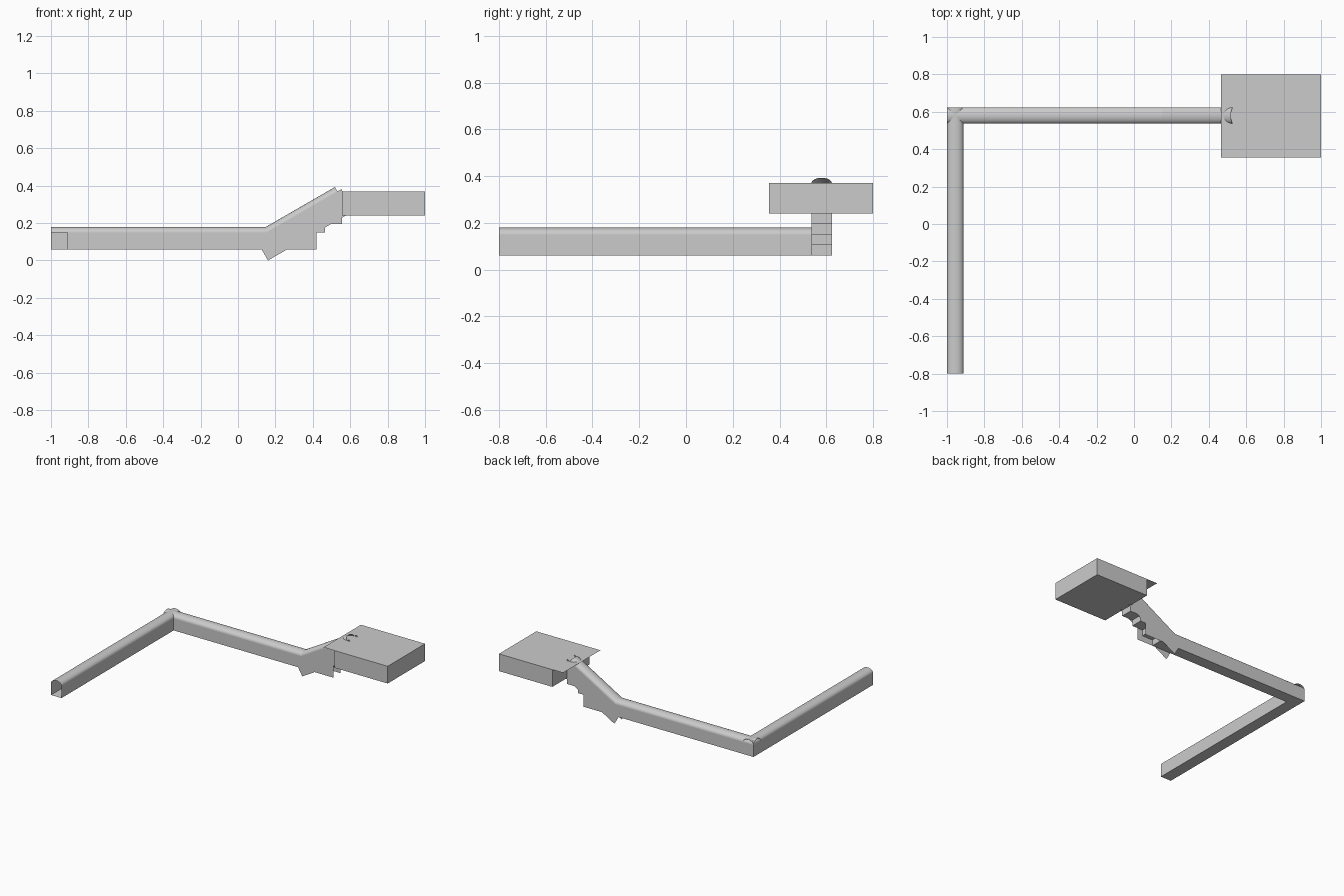
import bpy
import math
from mathutils import Vector

cube = bpy.data.objects.get("Cube")
if cube:
    bpy.data.objects.remove(cube, do_unlink=True)

grey = bpy.data.materials.new("stone grey")
grey.use_nodes = True
COLOUR = (0.6, 0.6, 0.6, 1)
grey.diffuse_color = COLOUR
grey.node_tree.nodes["Principled BSDF"].inputs["Base Color"].default_value = COLOUR


def make(name, verts, faces, smooth=False):
    mesh = bpy.data.meshes.new(name)
    mesh.from_pydata([tuple(v) for v in verts], [], faces)
    mesh.materials.append(grey)
    for poly in mesh.polygons:
        poly.use_smooth = smooth
    obj = bpy.data.objects.new(name, mesh)
    bpy.context.collection.objects.link(obj)
    return obj


def panel(name, corner, a, b):
    """Thin rectangle spanned by two edges; it faces along a x b."""
    c, a, b = Vector(corner), Vector(a), Vector(b)
    return make(name, [c, c + a, c + a + b, c + b], [(0, 1, 2, 3)])


def vault(name, start, run, up, rise):
    """Half-elliptical roof swept along run, starting at its spring line."""
    start, run, up = Vector(start), Vector(run), Vector(up)
    side = run.normalized().cross(up)
    n = 16
    rim = []
    for i in range(n + 1):
        t = math.pi * i / n
        rim.append(start - side * HALF * math.cos(t) + up * rise * math.sin(t))
    verts = rim + [p + run for p in rim]
    faces = [(i, i + 1, i + n + 2, i + n + 1) for i in range(n)]
    return make(name, verts, faces, True)


def box(name, lo, hi, open_top=False):
    verts = [(x, y, z) for z in (lo[2], hi[2]) for x, y in
             ((lo[0], lo[1]), (hi[0], lo[1]), (hi[0], hi[1]), (lo[0], hi[1]))]
    faces = [(3, 2, 1, 0)] + [(i, (i + 1) % 4, (i + 1) % 4 + 4, i + 4) for i in range(4)]
    if not open_top:
        faces.append((4, 5, 6, 7))
    return make(name, verts, faces)


HALF = 0.044                 # half width of the passages
FLOOR, WALL, RISE = 0.06, 0.09, 0.03
SPRING = FLOOR + WALL
WEST, EAST = -1.0, -1.0 + 2 * HALF       # sides of the entry passage
MID_Y = 0.58
SOUTH, NORTH = MID_Y - HALF, MID_Y + HALF  # sides of the long passage
ENTRY, WALL_END, FLOOR_END = -0.8, 0.42, 0.2
UP = (0, 0, 1)
TALL = (0, 0, WALL)

# Entry passage, open at the front
panel("entry_floor", (WEST, ENTRY, FLOOR), (0, SOUTH - ENTRY, 0), (2 * HALF, 0, 0))
panel("entry_outer_wall", (WEST, NORTH, FLOOR), (0, ENTRY - NORTH, 0), TALL)
panel("entry_inner_wall", (EAST, ENTRY, FLOOR), (0, SOUTH - ENTRY, 0), TALL)
vault("entry_vault", (WEST + HALF, ENTRY, SPRING), (0, NORTH - ENTRY, 0), UP, RISE)

# Long passage, crossing the entry passage at the corner
panel("passage_floor", (WEST, SOUTH, FLOOR), (0, 2 * HALF, 0), (FLOOR_END - WEST, 0, 0))
panel("passage_back_wall", (WALL_END, NORTH, FLOOR), (WEST - WALL_END, 0, 0), TALL)
panel("passage_front_wall", (EAST, SOUTH, FLOOR), (WALL_END - EAST, 0, 0), TALL)
vault("passage_vault", (WEST, MID_Y, SPRING), (FLOOR_END - WEST, 0, 0), UP, RISE)

# Stair passage, tilted by 30 degrees and open underneath
along = Vector((math.cos(math.pi / 6), 0, 0.5))
normal = Vector((-0.5, 0, along.x))
BOTTOM, TOP = -0.08, 0.054


def slope_point(s, n, y):
    return along * s + normal * n + Vector((0, y, 0))


wall_run, wall_up = along * 0.53, normal * (TOP - BOTTOM)
panel("stair_front_wall", slope_point(0.139, BOTTOM, SOUTH), wall_run, wall_up)
panel("stair_back_wall", slope_point(0.139, BOTTOM, NORTH), wall_up, wall_run)
vault("stair_vault", slope_point(0.19, TOP, MID_Y), along * 0.455, normal, 0.027)

# Four stacked steps
RUN, STEP = 0.09, 0.045
for i in range(4):
    x, z = 0.195 + RUN * i, FLOOR + STEP * i
    box(f"step_{i + 1}", (x, SOUTH, z), (x + RUN, NORTH, z + STEP))

# Chamber with an overhanging thin roof
LOW, HIGH = 0.24, 0.37
NEAR, FAR = 0.355, 0.8
box("chamber", (0.555, NEAR, LOW), (1, FAR, HIGH), open_top=True)
panel("chamber_roof", (0.465, NEAR, HIGH), (0.535, 0, 0), (0, FAR - NEAR, 0))
